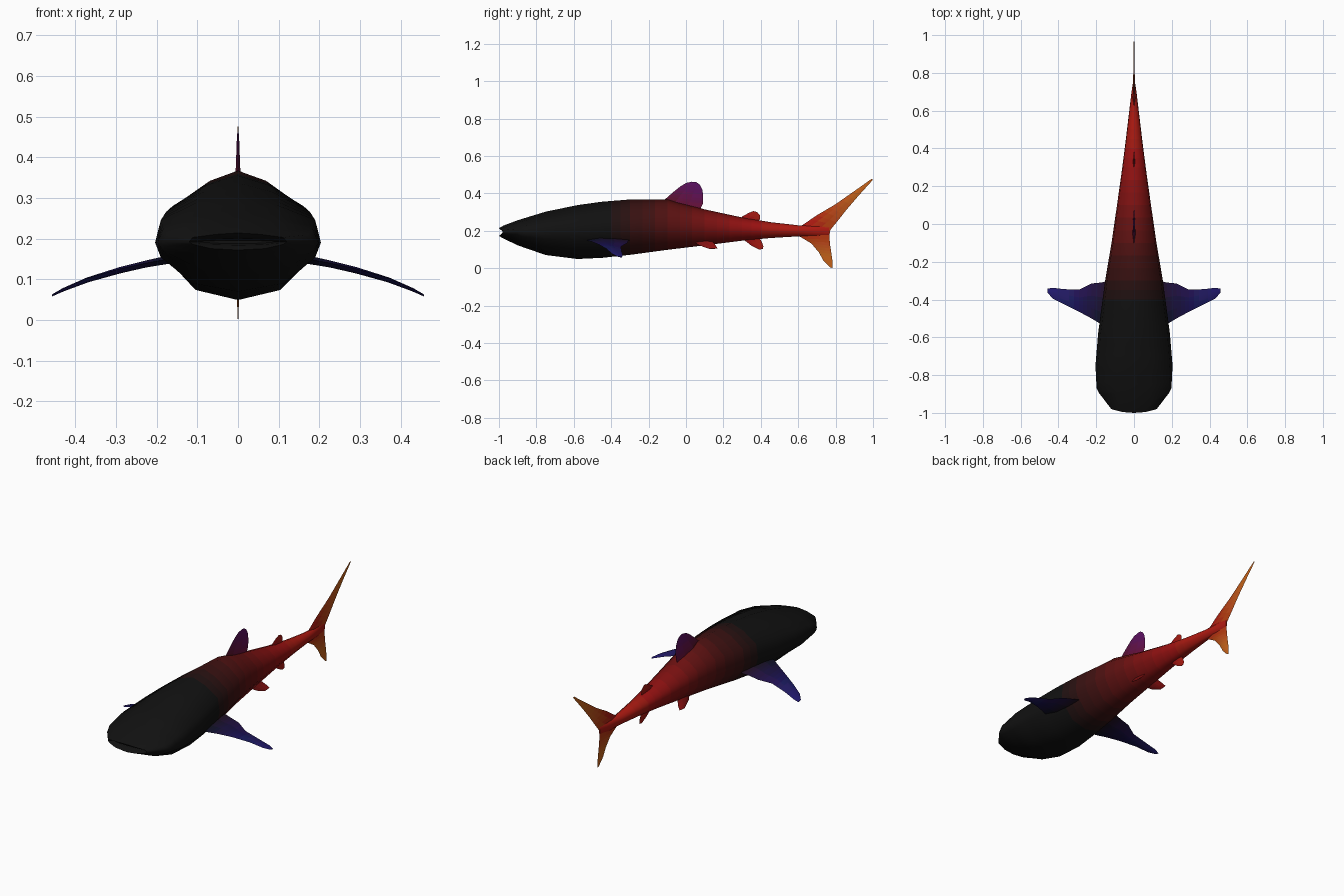
import bpy, bmesh, math
from mathutils import Vector

if "Cube" in bpy.data.objects:
    bpy.data.objects.remove(bpy.data.objects["Cube"])

BLACK, RED = Vector((.006, .006, .006)), Vector((.42, .008, .006))
BLUE, PURPLE, ORANGE = Vector((.014, .009, .17)), Vector((.10, .006, .13)), Vector((.55, .13, .01))


def body_colour(y):
    return BLACK.lerp(RED, min(1, max(0, (y + .45) / .95)) ** 1.6)


def densify(rows, n):
    """Insert evenly blended rows between the given ones."""
    out = []
    for a, b in zip(rows, rows[1:]):
        for i in range(n):
            out.append([p + (q - p) * i / n for p, q in zip(a, b)])
    return out + [list(rows[-1])]


def loft(name, rings, colour, cap_start=True, cap_end=True):
    """Skin closed rings and colour each face from its centre."""
    bm = bmesh.new()
    loops = [[bm.verts.new(p) for p in ring] for ring in rings]
    for a, b in zip(loops, loops[1:]):
        n = len(a)
        for i in range(n):
            bm.faces.new((a[i], a[(i + 1) % n], b[(i + 1) % n], b[i]))
    if cap_start:
        bm.faces.new(loops[0][::-1])
    if cap_end:
        bm.faces.new(loops[-1])
    bmesh.ops.recalc_face_normals(bm, faces=bm.faces)
    mesh = bpy.data.meshes.new(name)
    slots = {}
    for f in bm.faces:
        f.smooth = True
        c = colour(f.calc_center_median())
        key = tuple(round(math.sqrt(v) * 40) for v in c)
        if key not in slots:
            slots[key] = len(slots)
            label = "skin_%d_%d_%d" % key
            mat = bpy.data.materials.get(label) or bpy.data.materials.new(label)
            mat.diffuse_color = (*[(k / 40) ** 2 for k in key], 1)
            mat.use_nodes = True
            mat.node_tree.nodes["Principled BSDF"].inputs["Base Color"].default_value = mat.diffuse_color
            mesh.materials.append(mat)
        f.material_index = slots[key]
    bm.to_mesh(mesh)
    bm.free()
    ob = bpy.data.objects.new(name, mesh)
    bpy.context.collection.objects.link(ob)
    bpy.context.view_layer.objects.active = ob
    ob.select_set(True)
    bpy.ops.object.shade_smooth_by_angle(angle=math.radians(60))
    ob.select_set(False)
    return ob


# body: twelve-sided cross-section scaled along y
half = [(0, 1), (.45, .84), (.93, .5), (1, 0), (.93, -.3), (.55, -.83), (0, -1)]
section = half + [(-x, z) for x, z in half[-2:0:-1]]

# y, backward bow at the sides, half width, centre z, height up, height down
head = [(-.955, .01, .09, .192, .004, .004),
        (-.985, .02, .11, .192, .008, .008),
        (-1.0, .02, .12, .192, .022, .020),
        (-.975, .08, .185, .192, .036, .034),
        (-.90, .03, .198, .19, .066, .068)]
trunk = [(-.90, .03, .198, .19, .066, .068),
         (-.75, 0, .204, .19, .112, .120),
         (-.58, 0, .190, .195, .142, .146),
         (-.45, 0, .173, .205, .150, .150),
         (-.30, 0, .153, .213, .154, .142),
         (-.10, 0, .119, .225, .143, .127),
         (.10, 0, .090, .222, .092, .100),
         (.30, 0, .062, .210, .061, .063),
         (.45, 0, .043, .203, .043, .042),
         (.60, 0, .025, .200, .029, .030),
         (.70, 0, .013, .200, .028, .030),
         (.765, 0, .003, .200, .022, .022)]


def body_ring(row):
    y, bow, w, c, up, down = row
    return [(x * w, y + bow * x * x, c + z * (up if z > 0 else down)) for x, z in section]


loft("body", [body_ring(r) for r in head[:-1] + densify(trunk, 3)],
     lambda c: body_colour(c.y))


def fin(name, rows, normal, tip, strength=1.0, steps=3, weight=None):
    """Rows: leading-edge point, trailing-edge point, thickness, root to tip."""
    n = Vector(normal).normalized()
    rings, rows = [], densify(rows, steps)
    for r in rows:
        a, b, t = Vector(r[0:3]), Vector(r[3:6]), r[6] / 2
        rings.append([a, a.lerp(b, .3) + n * t, a.lerp(b, .65) + n * t * .7, b,
                      a.lerp(b, .65) - n * t * .7, a.lerp(b, .3) - n * t])
    root = (Vector(rows[0][:3]) + Vector(rows[0][3:6])) / 2
    end = (Vector(rows[-1][:3]) + Vector(rows[-1][3:6])) / 2
    axis = end - root

    def colour(c):
        k = weight(c) if weight else (c - root).dot(axis) / axis.length_squared
        return body_colour(c.y).lerp(tip, min(1, max(0, k)) * strength)
    return loft(name, rings, colour)


def upright(rows):
    return [(0, y1, z1, 0, y2, z2, t) for y1, z1, y2, z2, t in rows]


# paired fins
for s, side in ((1, "left"), (-1, "right")):
    pectoral = [(.13, -.535, .158, -.30, .150, .024),
                (.175, -.53, .149, -.31, .144, .020),
                (.225, -.50, .140, -.315, .133, .017),
                (.29, -.465, .126, -.348, .116, .014),
                (.37, -.425, .103, -.345, .092, .010),
                (.43, -.395, .077, -.338, .070, .007),
                (.457, -.365, .062, -.342, .058, .004)]
    fin("pectoral_fin_" + side,
        [(s * x, y1, z1, s * x, y2, z2, t) for x, y1, z1, y2, z2, t in pectoral],
        (s * .25, 0, 1), BLUE)
    fin("pelvic_fin_" + side,
        [(s * .045, .03, .15, s * .045, .14, .145, .012),
         (s * .066, .07, .122, s * .064, .16, .120, .009),
         (s * .080, .125, .103, s * .078, .168, .105, .004)],
        (s * .8, 0, .6), RED, .4)

# middle fins
fin("dorsal_fin", upright([
    (-.15, .335, .07, .30, .022), (-.11, .37, .09, .345, .012), (-.07, .405, .092, .385, .009),
    (-.03, .437, .088, .418, .007), (.0, .455, .075, .445, .005), (.03, .462, .055, .46, .003)]),
    (1, 0, 0), PURPLE)
fin("rear_dorsal_fin", upright([
    (.28, .255, .375, .235, .014), (.30, .276, .395, .262, .008),
    (.335, .295, .395, .283, .005), (.36, .305, .38, .30, .003)]),
    (1, 0, 0), RED, .5)
fin("anal_fin", upright([
    (.29, .165, .385, .175, .014), (.32, .143, .405, .14, .008),
    (.35, .12, .414, .117, .005), (.39, .10, .41, .102, .003)]),
    (1, 0, 0), RED, .5)

# tail fin: from upper tip down to lower tip
fin("tail_fin", upright([
    (.992, .477, 1.0, .473, .002), (.90, .412, .925, .39, .004), (.80, .342, .858, .312, .007),
    (.70, .283, .805, .245, .010), (.60, .215, .772, .205, .016), (.61, .168, .766, .17, .014),
    (.67, .132, .771, .12, .010), (.71, .085, .778, .075, .007), (.735, .04, .784, .032, .004),
    (.768, .006, .783, .0, .002)]),
    (1, 0, 0), ORANGE,
    weight=lambda c: max((c.y - .68) / .25, (.19 - c.z) / .13 * (c.y > .62)))
